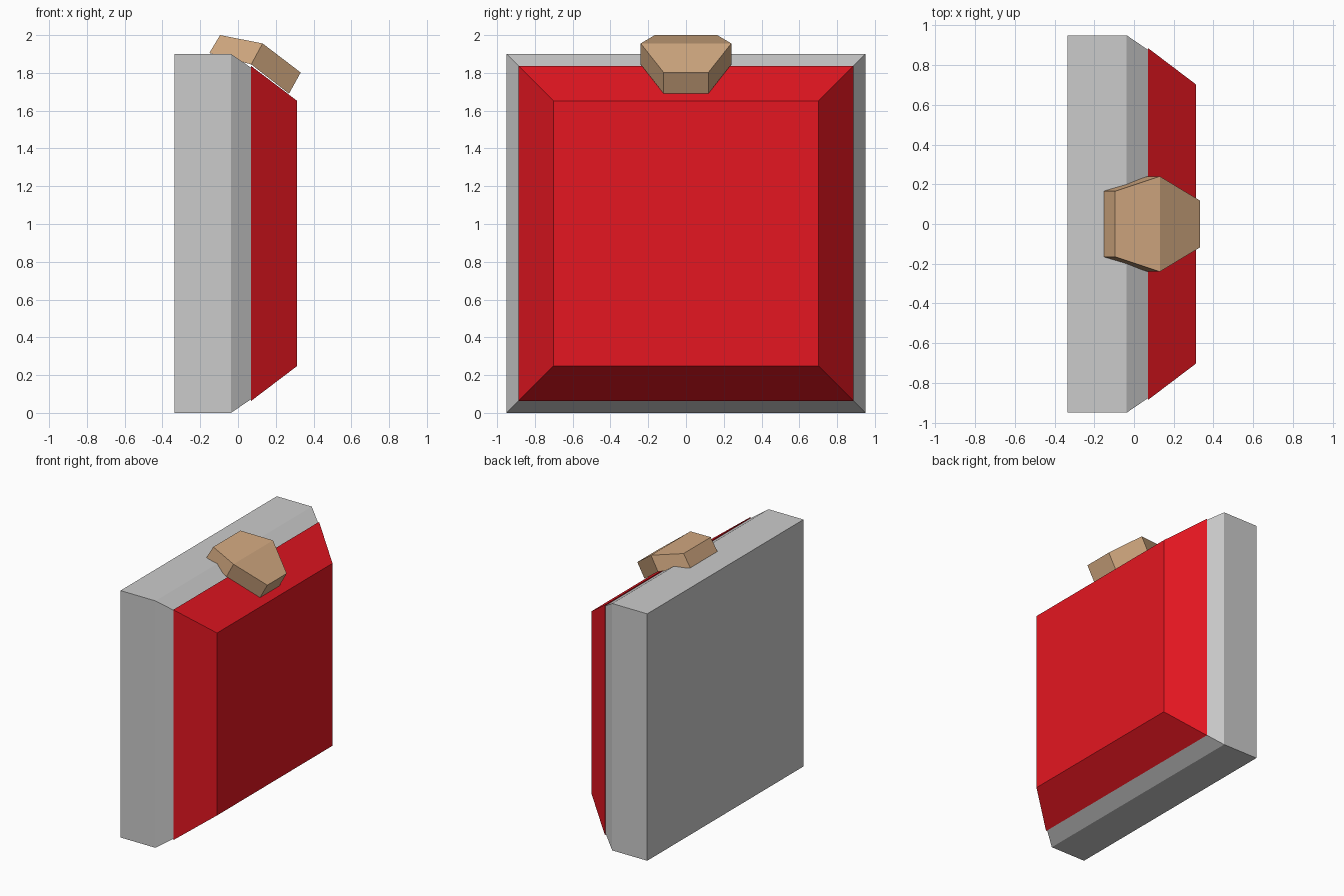
import bpy, bmesh

if "Cube" in bpy.data.objects:
    bpy.data.objects.remove(bpy.data.objects["Cube"])


def loft(name, sections, color=None):
    """Skin a list of four-point sections into a closed flat-faced solid."""
    bm = bmesh.new()
    rings = [[bm.verts.new(p) for p in sec] for sec in sections]
    for a, b in zip(rings, rings[1:]):
        for i in range(4):
            j = (i + 1) % 4
            bm.faces.new((a[i], a[j], b[j], b[i]))
    bm.faces.new(rings[0])
    bm.faces.new(rings[-1])
    bmesh.ops.recalc_face_normals(bm, faces=bm.faces[:])
    mesh = bpy.data.meshes.new(name)
    bm.to_mesh(mesh)
    bm.free()
    obj = bpy.data.objects.new(name, mesh)
    bpy.context.collection.objects.link(obj)
    if color:
        mat = bpy.data.materials.new(name + "_color")
        mat.diffuse_color = (*color, 1)
        mat.use_nodes = True
        mat.node_tree.nodes["Principled BSDF"].inputs["Base Color"].default_value = mat.diffuse_color
        mesh.materials.append(mat)
    return obj


MID_Z = 0.95


def square(x, half):
    return [(x, -half, MID_Z - half), (x, half, MID_Z - half),
            (x, half, MID_Z + half), (x, -half, MID_Z + half)]


def strip(top, bottom, half):
    return [(top[0], -half, top[1]), (top[0], half, top[1]),
            (bottom[0], half, bottom[1]), (bottom[0], -half, bottom[1])]


# Grey backing plate with chamfered front rim
loft("backing_plate", [square(-0.335, 0.95), square(-0.037, 0.95), square(0.07, 0.877)])

# Red raised panel, tapering forward
loft("front_panel", [square(0.07, 0.886), square(0.313, 0.702)], (0.78, 0.008, 0.015))

# Tan clasp bent over the top edge
loft("top_clasp", [
    strip((-0.095, 2.0), (-0.152, 1.905), 0.165),
    strip((0.13, 1.956), (0.07, 1.845), 0.24),
    strip((0.332, 1.802), (0.27, 1.69), 0.118),
], (0.65, 0.40, 0.22))
